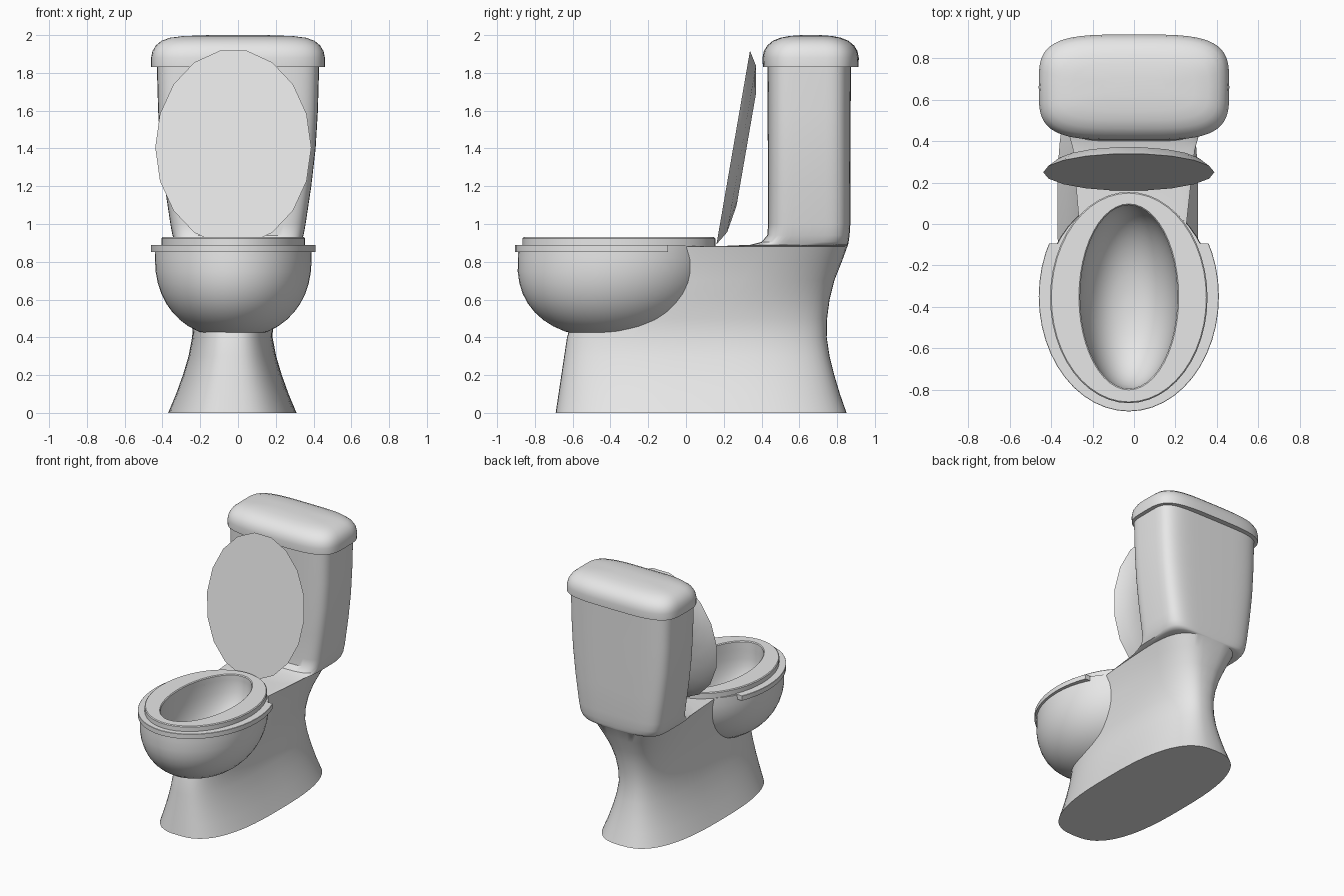
import bpy, bmesh, math
from mathutils import Vector

if "Cube" in bpy.data.objects:
    bpy.data.objects.remove(bpy.data.objects["Cube"])

white = bpy.data.materials.new("white ceramic")
white.diffuse_color = (0.8, 0.8, 0.8, 1)
white.use_nodes = True
white.node_tree.nodes["Principled BSDF"].inputs["Base Color"].default_value = white.diffuse_color
CX = -0.025  # bowl, seat and lid sit slightly off centre


def oval(cx, cy, hx, hy, z, n=2.0, sides=40, taper=0.0):
    """Superellipse ring; taper narrows the front end."""
    pts = []
    for i in range(sides):
        a = 2 * math.pi * i / sides
        c, s = math.cos(a), math.sin(a)
        u = math.copysign(abs(c) ** (2 / n), c)
        v = math.copysign(abs(s) ** (2 / n), s)
        pts.append(Vector((cx + hx * u * (1 + taper * (v - 1) / 2), cy + hy * v, z)))
    return pts


def loft(name, rings, loop=False, cut_y=None, angle=35):
    """Skin rings; cap both ends, or join last ring to first when loop is set."""
    bm = bmesh.new()
    vs = [[bm.verts.new(p) for p in r] for r in rings]
    m = len(vs[0])
    pairs = list(zip(vs, vs[1:])) + ([(vs[-1], vs[0])] if loop else [])
    for a, b in pairs:
        for i in range(m):
            j = (i + 1) % m
            bm.faces.new((a[i], a[j], b[j], b[i]))
    if not loop:
        bm.faces.new(vs[0])
        bm.faces.new(vs[-1])
    if cut_y is not None:
        bmesh.ops.bisect_plane(bm, geom=bm.verts[:] + bm.edges[:] + bm.faces[:],
                               plane_co=(0, cut_y, 0), plane_no=(0, 1, 0), clear_outer=True)
        bmesh.ops.holes_fill(bm, edges=[e for e in bm.edges if e.is_boundary])
    bmesh.ops.recalc_face_normals(bm, faces=bm.faces)
    me = bpy.data.meshes.new(name)
    bm.to_mesh(me)
    bm.free()
    me.materials.append(white)
    ob = bpy.data.objects.new(name, me)
    bpy.context.collection.objects.link(ob)
    smooth(ob, angle)
    return ob


def smooth(ob, angle=35):
    bpy.ops.object.select_all(action='DESELECT')
    ob.select_set(True)
    bpy.context.view_layer.objects.active = ob
    bpy.ops.object.shade_smooth_by_angle(angle=math.radians(angle))


# Pedestal flowing into the tank: z, front y, back y, half width, centre x, exponent, taper
sections = [
    (0.00, -0.69, 0.85, 0.340, -0.03, 2.7, 0.0), (0.10, -0.675, 0.815, 0.298, -0.03, 2.7, 0.0),
    (0.20, -0.66, 0.785, 0.262, -0.03, 2.7, 0.0), (0.30, -0.645, 0.76, 0.232, -0.03, 2.7, 0.0),
    (0.40, -0.63, 0.745, 0.213, -0.03, 2.7, 0.0), (0.50, -0.60, 0.747, 0.212, -0.025, 2.7, 0.0),
    (0.60, -0.54, 0.76, 0.225, -0.02, 2.8, 0.0), (0.70, -0.46, 0.785, 0.25, -0.015, 3.0, 0.1),
    (0.80, -0.40, 0.825, 0.285, -0.01, 3.3, 0.2), (0.88, -0.35, 0.854, 0.318, -0.005, 3.6, 0.25),
    (0.884, 0.20, 0.856, 0.322, 0, 4, 0.1), (0.89, 0.34, 0.858, 0.325, 0, 4.5, 0),
    (0.905, 0.40, 0.861, 0.333, 0, 5, 0), (0.94, 0.43, 0.866, 0.347, 0, 5, 0),
    (1.00, 0.435, 0.87, 0.358, 0, 5, 0), (1.20, 0.434, 0.871, 0.388, 0, 5, 0),
    (1.40, 0.433, 0.872, 0.411, 0, 5, 0), (1.60, 0.432, 0.872, 0.423, 0, 5, 0),
    (1.85, 0.43, 0.873, 0.43, 0, 5, 0)]
body = loft("pedestal_and_tank",
            [oval(cx, (f + b) / 2, hw, (b - f) / 2, z, n, 64, t)
             for z, f, b, hw, cx, n, t in sections])


# Bowl shell: rounded outside, flat rim, hollow inside
def cup(hx, hy, cy, top, depth, n, steps=11):
    rings = []
    for i in range(steps):
        a = math.pi / 2 * i / steps
        k = math.cos(a) ** (2 / n)
        rings.append(oval(CX, cy - 0.04 * math.sin(a), hx * k, hy * k,
                          top - depth * math.sin(a) ** (2 / n), 2, 48))
    rings.append(oval(CX, cy - 0.04, hx * 0.08, hy * 0.08, top - depth, 2, 48))
    return rings


outer = cup(0.415, 0.515, -0.375, 0.82, 0.423, 2.2)
inner = cup(0.235, 0.443, -0.352, 0.86, 0.36, 2.3)
rim = [oval(CX, -0.352, 0.235, 0.443, 0.886, 2, 48), oval(CX, -0.375, 0.412, 0.512, 0.886, 2, 48)]
loft("bowl", inner[::-1] + rim + outer)

# Hollow the pedestal where the bowl sits
cutter = loft("bowl_cutter", [oval(CX, -0.375, 0.39, 0.485, 1.0, 2, 48)] +
              cup(0.39, 0.485, -0.375, 0.82, 0.39, 2.2))
cutter.hide_render = True
mod = body.modifiers.new("hollow", 'BOOLEAN')
mod.operation = 'DIFFERENCE'
mod.solver = 'EXACT'
mod.object = cutter
while body.modifiers[0] != mod:
    body.modifiers.remove(body.modifiers[0])
bpy.context.view_layer.objects.active = body
bpy.ops.object.modifier_apply(modifier=mod.name)
bpy.data.objects.remove(cutter)
smooth(body)


# Rim band around the front of the bowl, and the seat ring on top
def ring(hx, hy, cy, z0, z1, b):
    h = (CX, -0.352)
    return [oval(CX, cy, hx, hy, z0, 2, 48), oval(CX, cy, hx, hy, z1 - b, 2, 48),
            oval(CX, cy, hx - b, hy - b, z1, 2, 48), oval(*h, 0.235 + b, 0.443 + b, z1, 2, 48),
            oval(*h, 0.235, 0.443, z1 - b, 2, 48), oval(*h, 0.235, 0.443, z0, 2, 48)]


loft("rim_band", ring(0.435, 0.555, -0.35, 0.853, 0.89, 0.002), loop=True, cut_y=-0.095)
loft("seat", ring(0.38, 0.51, -0.355, 0.884, 0.93, 0.006), loop=True)

# Raised seat lid: flat front, shallow domed back, leaning on the tank
lid = loft("seat_lid", [oval(CX, 0, 0.413 * k, 0.528 * k, -d, 2, 18)
                        for k, d in ((1, 0), (0.86, 0.045), (0.58, 0.07))], angle=30)
lid.location = (0, 0.25, 1.405)
lid.rotation_euler = (math.atan2(1.04, 0.18), 0, 0)

# Tank lid with a pillowed top: z, half width, half depth
profile = [(1.832, 0.43, 0.225), (1.832, 0.46, 0.253), (1.88, 0.46, 0.255), (1.915, 0.453, 0.248),
           (1.945, 0.435, 0.23), (1.97, 0.405, 0.2), (1.986, 0.36, 0.16),
           (1.995, 0.29, 0.115), (2.0, 0.15, 0.05)]
loft("tank_lid", [oval(0, 0.66, hx, hy, z, 3.8, 56) for z, hx, hy in profile], angle=50)
